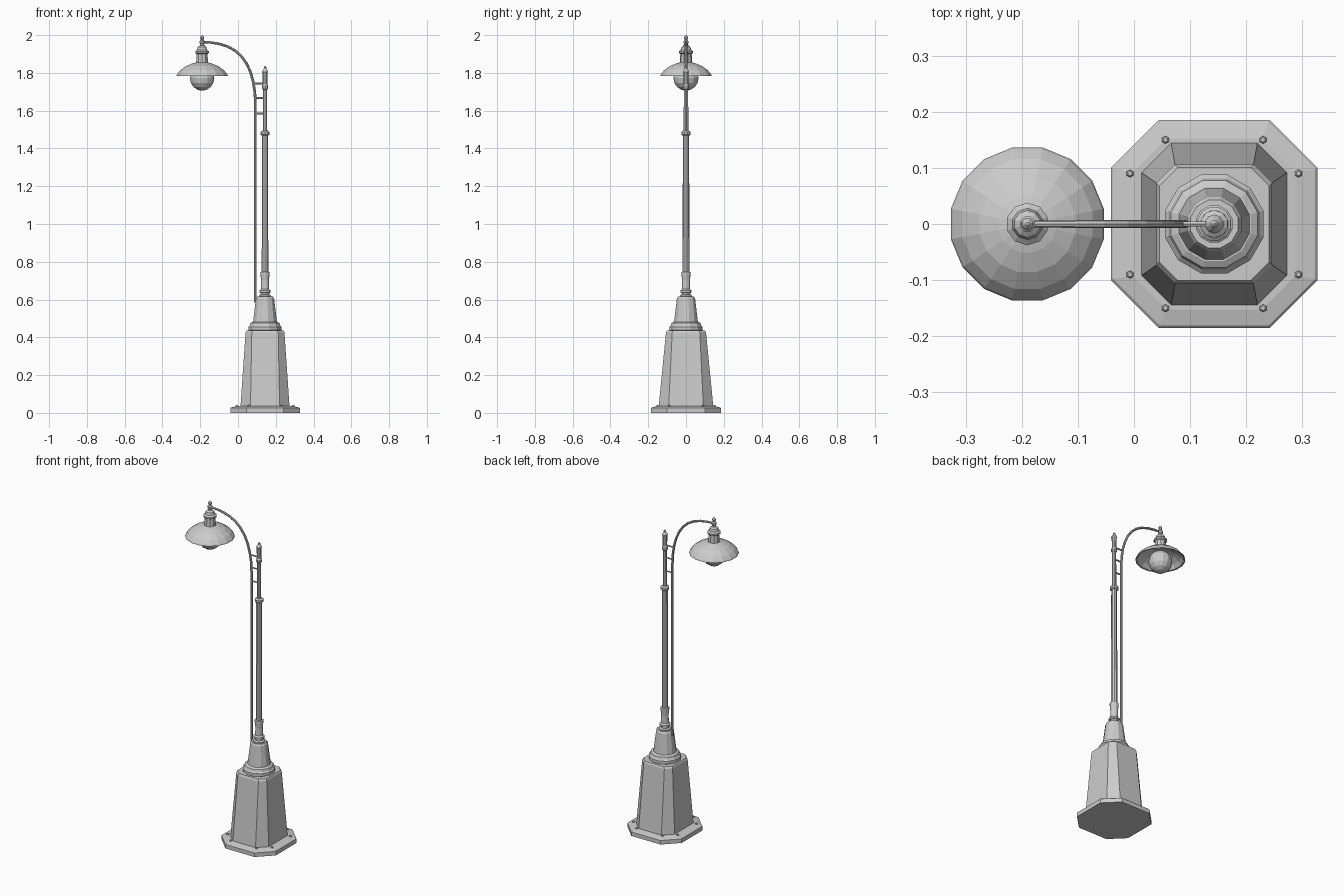
import bpy, bmesh, math
from mathutils import Vector

if "Cube" in bpy.data.objects:
    bpy.data.objects.remove(bpy.data.objects["Cube"])

PX, LX = 0.143, -0.19   # post axis and lamp axis


def loft(name, rings, close=False):
    """Skin a stack of equal-length point rings; cap or join the ends."""
    bm = bmesh.new()
    vs = [[bm.verts.new(p) for p in r] for r in rings]
    n = len(vs[0])
    pairs = list(zip(vs, vs[1:])) + ([(vs[-1], vs[0])] if close else [])
    for a, b in pairs:
        for i in range(n):
            j = (i + 1) % n
            bm.faces.new((a[i], a[j], b[j], b[i]))
    if not close:
        bm.faces.new(vs[0][::-1])
        bm.faces.new(vs[-1])
    bmesh.ops.recalc_face_normals(bm, faces=bm.faces)
    me = bpy.data.meshes.new(name)
    bm.to_mesh(me)
    bm.free()
    ob = bpy.data.objects.new(name, me)
    bpy.context.collection.objects.link(ob)
    return ob


def lathe(name, x, profile, n, y=0.0, close=False):
    return loft(name, [[(x + r * math.cos(2 * math.pi * (i + .5) / n),
                         y + r * math.sin(2 * math.pi * (i + .5) / n), z)
                        for i in range(n)] for r, z in profile], close)


def octagon(hx, hy, c, z):
    """Rectangle ring with chamfered corners around the post axis."""
    pts = [(hx, hy - c), (hx - c, hy), (c - hx, hy), (-hx, hy - c),
           (-hx, c - hy), (c - hx, -hy), (hx - c, -hy), (hx, c - hy)]
    return [(PX + x, y, z) for x, y in pts]


def tube(name, pts, radii, n=8):
    """Sweep a round section along a path in the y = 0 plane."""
    pts = [Vector(p) for p in pts]
    rings = []
    for k, p in enumerate(pts):
        t = (pts[min(k + 1, len(pts) - 1)] - pts[max(k - 1, 0)]).normalized()
        u, v = t.cross(Vector((0, 1, 0))), Vector((0, 1, 0))
        rings.append([p + radii[k] * (math.cos(2 * math.pi * i / n) * u
                                      + math.sin(2 * math.pi * i / n) * v)
                      for i in range(n)])
    return loft(name, rings)


# Base plate with a gently sloped top, and the tapered pedestal
loft("base_plate", [octagon(.184, .185, .085, 0), octagon(.184, .185, .085, .025),
                    octagon(.18, .181, .083, .029), octagon(.145, .152, .06, .036)])
loft("pedestal", [octagon(.130, .145, .053, .03), octagon(.103, .106, .033, .425),
                  octagon(.098, .101, .033, .436)])

# Anchor bolts, two at each chamfered corner
for sx in (-1, 1):
    for sy in (-1, 1):
        for bx, by in ((.087, .15), (.15, .09)):
            lathe("anchor_bolt", PX + sx * bx, [(.007, .026), (.007, .039), (.004, .042)],
                  6, sy * by)

# Stepped collar and upper cone
lathe("pedestal_collar", PX, [(.084, .43), (.091, .438), (.091, .455), (.084, .462),
                              (.080, .475), (.068, .482)], 12)
lathe("pedestal_cone", PX, [(.066, .475), (.050, .605), (.044, .615)], 12)

# Post: moulded foot, shaft, ring, slim upper shaft and finial
lathe("post_foot", PX, [(.034, .61), (.034, .62), (.024, .626), (.024, .634), (.031, .638),
                        (.031, .648), (.022, .655), (.021, .70), (.025, .735),
                        (.025, .745), (.018, .748)], 12)
lathe("post_shaft", PX, [(.0185, .74), (.0165, 1.475)], 10)
lathe("post_ring", PX, [(.018, 1.468), (.025, 1.473), (.025, 1.487), (.015, 1.494)], 10)
lathe("upper_shaft", PX, [(.0125, 1.49), (.0115, 1.71), (.017, 1.716), (.017, 1.732),
                          (.013, 1.738), (.014, 1.80), (.017, 1.806), (.012, 1.815),
                          (.007, 1.822), (.007, 1.83), (.002, 1.836)], 10)

# Side rod curving over into the lamp arm
arm = [(.092, .585), (.092, 1.64), (.089, 1.70), (.080, 1.755), (.066, 1.805),
       (.045, 1.85), (.018, 1.888), (-.015, 1.918), (-.055, 1.94), (-.10, 1.954),
       (-.145, 1.961), (-.185, 1.963)]
tube("lamp_arm", [(x, 0, z) for x, z in arm], [.007] * 10 + [.0065, .006])

# Cross ties between rod and post
for z, x in ((1.585, .092), (1.667, .091), (1.743, .082)):
    tube("cross_tie", [(x, 0, z), (PX, 0, z)], [.005, .005], 6)

# Lamp: hollow shade, globe, neck and top finial
lathe("lamp_shade", LX, [(.139, 1.784), (.136, 1.792), (.118, 1.814), (.087, 1.836),
                         (.052, 1.850), (.032, 1.855), (.030, 1.849), (.050, 1.844),
                         (.084, 1.830), (.114, 1.808), (.131, 1.786)], 16, close=True)
globe = [(.066 * math.sin(a), 1.772 - .066 * math.cos(a))
         for a in (math.pi * k / 8 for k in range(1, 8))]
lathe("lamp_globe", LX, [(.004, 1.706)] + globe + [(.004, 1.85)], 14)
lathe("lamp_neck", LX, [(.036, 1.845), (.033, 1.858), (.030, 1.90), (.038, 1.905),
                        (.038, 1.914), (.028, 1.922), (.024, 1.937), (.013, 1.945),
                        (.010, 1.955)], 10)
lathe("lamp_finial", LX, [(.010, 1.95), (.014, 1.957), (.014, 1.969), (.007, 1.975),
                          (.011, 1.984), (.010, 1.992), (.003, 2.0)], 8)
